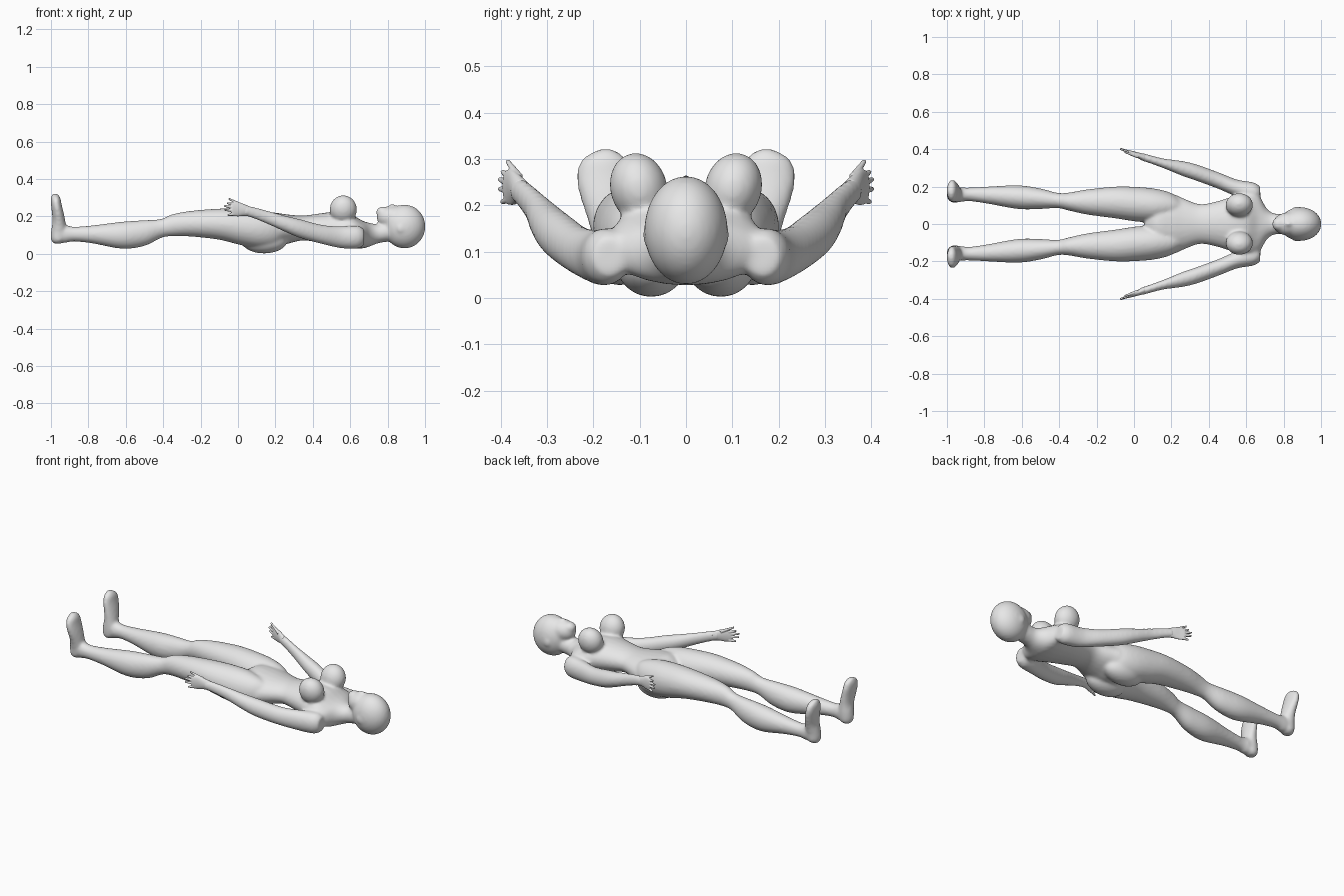
import bpy, bmesh, math
from mathutils import Matrix, Vector

skin = bpy.data.materials.new("plain grey")
skin.diffuse_color = (0.8, 0.8, 0.8, 1)


def spline(a, b, c, d, t):
    # Catmull-Rom blend of four section tuples
    return [0.5 * (2*q + (r-p)*t + (2*p-5*q+4*r-s)*t*t + (3*q-p-3*r+s)*t**3)
            for p, q, r, s in zip(a, b, c, d)]


def loft(bm, rows, axis="x", side=1, steps=5, n=24):
    """Rows are (along, u_min, u_max, v_min, v_max) for elliptical rings."""
    rings = []
    secs = []
    last = len(rows) - 1
    for i in range(last):
        for k in range(steps):
            secs.append(spline(rows[max(i-1, 0)], rows[i], rows[i+1],
                               rows[min(i+2, last)], k / steps))
    secs.append(rows[-1])
    for s, u0, u1, v0, v1 in secs:
        ring = []
        for k in range(n):
            a = math.tau * k / n
            u = (u0+u1)/2 + (u1-u0)/2*math.cos(a)
            v = (v0+v1)/2 + (v1-v0)/2*math.sin(a)
            co = (s, side*u, v) if axis == "x" else (v, side*u, s)
            ring.append(bm.verts.new(co))
        rings.append(ring)
    for p, q in zip(rings, rings[1:]):
        for k in range(n):
            bm.faces.new((p[k], p[(k+1) % n], q[(k+1) % n], q[k]))
    bm.faces.new(rings[0])
    bm.faces.new(rings[-1])


def ball(bm, c, r, turn=0):
    m = (Matrix.Translation(c) @ Matrix.Rotation(turn, 4, "X")
         @ Matrix.Diagonal((*r, 1)))
    bmesh.ops.create_uvsphere(bm, u_segments=32, v_segments=20, radius=1, matrix=m)


def finish(bm, name, voxel, smooth):
    bmesh.ops.recalc_face_normals(bm, faces=bm.faces)
    me = bpy.data.meshes.new(name)
    bm.to_mesh(me)
    bm.free()
    me.materials.append(skin)
    ob = bpy.data.objects.new(name, me)
    bpy.context.collection.objects.link(ob)
    r = ob.modifiers.new("blend", "REMESH")
    r.mode, r.voxel_size, r.use_smooth_shade = "VOXEL", voxel, True
    s = ob.modifiers.new("soften", "SMOOTH")
    s.factor, s.iterations = 0.5, smooth
    return ob


body = bmesh.new()

# Torso and neck
torso = [(.06, .03, .09, .19), (.12, .13, .04, .225), (.2, .16, .035, .22),
         (.27, .135, .055, .21), (.35, .107, .072, .205), (.43, .118, .06, .215),
         (.52, .145, .045, .225), (.6, .165, .03, .215), (.66, .165, .028, .18),
         (.705, .09, .04, .165), (.745, .058, .055, .16), (.8, .055, .065, .17),
         (.86, .05, .07, .18)]
loft(body, [(x, -w, w, b, t) for x, w, b, t in torso])

# Head: skull, jaw, chin and nose
ball(body, (.89, 0, .146), (.112, .09, .117))
ball(body, (.825, 0, .195), (.083, .062, .06))
ball(body, (.775, 0, .222), (.037, .036, .032))
ball(body, (.825, 0, .247), (.025, .015, .02))

leg = [(-.985, .125, .19, .075, .14), (-.93, .118, .195, .058, .155),
       (-.88, .122, .195, .066, .145), (-.78, .108, .2, .056, .152),
       (-.62, .08, .207, .027, .172), (-.5, .08, .19, .042, .18),
       (-.41, .085, .167, .085, .187), (-.35, .072, .168, .094, .212),
       (-.25, .05, .185, .092, .23), (-.1, .03, .2, .075, .242),
       (.02, .012, .198, .045, .242), (.12, .01, .188, .03, .235),
       (.2, .03, .165, .045, .215), (.25, .05, .13, .08, .19)]
# Foot rings run from heel to toes
foot = [(.055, .13, .175, -.985, -.945), (.075, .116, .194, -1, -.922),
        (.12, .113, .2, -1, -.915), (.17, .115, .213, -.992, -.922),
        (.22, .115, .23, -.995, -.932), (.265, .117, .237, -1, -.943),
        (.3, .128, .225, -1, -.95), (.321, .155, .19, -.992, -.965)]
arm = [(.675, .13, .2, .05, .13), (.64, .12, .222, .028, .15),
       (.55, .145, .238, .03, .148), (.45, .188, .277, .052, .155),
       (.33, .232, .32, .085, .186), (.25, .26, .338, .118, .205),
       (.16, .297, .35, .158, .23), (.08, .326, .37, .19, .252),
       (.03, .342, .384, .205, .262)]

for s in (-1, 1):
    loft(body, leg, side=s)
    loft(body, foot, axis="z", side=s)
    loft(body, arm, side=s)
    # Buttock and breast
    ball(body, (.14, s*.075, .073), (.125, .075, .071))
    ball(body, (.563, s*.102, .237), (.073, .062, .077), -s*.25)
    # Ear
    ball(body, (.87, s*.086, .135), (.018, .008, .022))
finish(body, "body", .008, 10)

# Hands: thin palm with four fingers and a thumb
palm = [(.06, .333, .373, .2, .255), (.03, .347, .381, .203, .267),
        (0, .362, .388, .2, .276), (-.03, .376, .396, .203, .276),
        (-.036, .38, .394, .212, .268)]
fingers = [((-.02, .381, .262), (-.058, .396, .272)),
           ((-.025, .384, .248), (-.074, .402, .256)),
           ((-.025, .384, .232), (-.072, .402, .235)),
           ((-.02, .381, .213), (-.055, .397, .207)),
           ((.02, .36, .26), (-.05, .385, .295))]
for s, name in ((-1, "right_hand"), (1, "left_hand")):
    hand = bmesh.new()
    loft(hand, palm, side=s)
    for a, b in fingers:
        a, b = (Vector((p[0], s*p[1], p[2])) for p in (a, b))
        d = b - a
        m = (Matrix.Translation((a+b)/2)
             @ d.to_track_quat("Z", "Y").to_matrix().to_4x4())
        bmesh.ops.create_cone(hand, cap_ends=True, segments=12, radius1=.0095,
                              radius2=.005, depth=d.length, matrix=m)
    finish(hand, name, .0025, 3)
